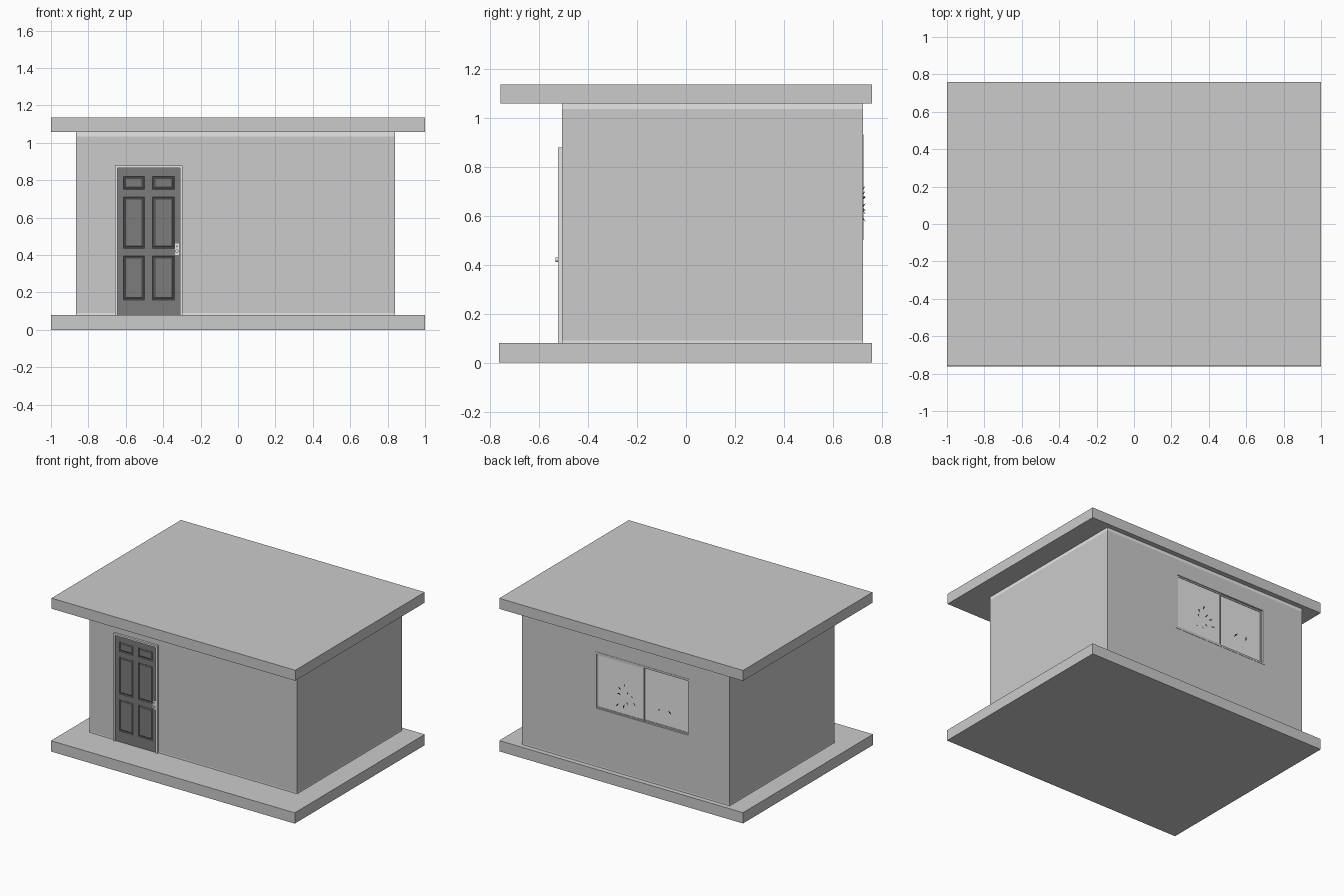
import bpy, bmesh, math
from mathutils import Vector

if "Cube" in bpy.data.objects:
    bpy.data.objects.remove(bpy.data.objects["Cube"], do_unlink=True)


def material(name, value):
    m = bpy.data.materials.new(name)
    m.use_nodes = True
    colour = (value, value, value, 1)
    m.diffuse_color = colour
    m.node_tree.nodes["Principled BSDF"].inputs["Base Color"].default_value = colour
    return m


WALL = material("wall grey", 0.6)
TRIM = material("pale trim", 0.88)
DOOR = material("door charcoal", 0.2)
LEAF = material("leaf dark", 0.04)


def finish(name, bm, *mats):
    bmesh.ops.recalc_face_normals(bm, faces=bm.faces)
    mesh = bpy.data.meshes.new(name)
    bm.to_mesh(mesh)
    bm.free()
    for m in mats:
        mesh.materials.append(m)
    ob = bpy.data.objects.new(name, mesh)
    bpy.context.collection.objects.link(ob)
    return ob


def add_box(bm, x, y, z):
    verts = bmesh.ops.create_cube(bm, size=1)["verts"]
    for v in verts:
        v.co = Vector([a + (b - a) * (c + 0.5) for (a, b), c in zip((x, y, z), v.co)])


def box(name, x, y, z, *mats):
    bm = bmesh.new()
    add_box(bm, x, y, z)
    return finish(name, bm, *mats)


def border(name, x, z, y, width, mat, bottom=True):
    """Rectangular surround, optionally open at the bottom."""
    bm = bmesh.new()
    low = z[0] + (width if bottom else 0)
    add_box(bm, (x[0], x[0] + width), y, (low, z[1] - width))
    add_box(bm, (x[1] - width, x[1]), y, (low, z[1] - width))
    add_box(bm, x, y, (z[1] - width, z[1]))
    if bottom:
        add_box(bm, x, y, (z[0], low))
    return finish(name, bm, mat)


# Base and roof slabs
box("base_slab", (-1, 1), (-0.763, 0.76), (0, 0.08), WALL)
box("roof_slab", (-1, 1), (-0.757, 0.76), (1.057, 1.135), WALL)

# Walls with pale bands at the foot and head
BACK = 0.723
SKIRT, HEAD = 0.09, 1.034
bm = bmesh.new()
add_box(bm, (-0.865, 0.84), (-0.506, BACK), (0.08, 1.057))
for h in (SKIRT, HEAD):
    bmesh.ops.bisect_plane(bm, geom=bm.verts[:] + bm.edges[:] + bm.faces[:],
                           plane_co=(0, 0, h), plane_no=(0, 0, 1))
for f in bm.faces:
    f.material_index = int(not SKIRT < f.calc_center_median().z < HEAD)
    if abs(f.normal.z) > 0.5:
        f.material_index = 0
walls = finish("walls", bm, WALL, TRIM)

# Window opening in the back wall
WX, WZ = (-0.537, 0.24), (0.5, 0.93)
cutter = box("window_cutter", WX, (BACK - 0.03, BACK + 0.1), WZ, WALL)
cutter.hide_render = True
cutter.hide_viewport = True
cutter.display_type = "WIRE"
cut = walls.modifiers.new("window opening", "BOOLEAN")
cut.object = cutter
cut.operation = "DIFFERENCE"
cut.solver = "EXACT"

# Sliding window: outer frame, two sashes, two panes
MID = -0.15
border("window_frame", WX, WZ, (BACK - 0.03, BACK + 0.002), 0.014, WALL)
for side, x, depth in (("left", (MID - 0.01, WX[1] - 0.014), 0.004),
                       ("right", (WX[0] + 0.014, MID + 0.01), 0.012)):
    z = (WZ[0] + 0.014, WZ[1] - 0.014)
    front = BACK - depth
    border(side + "_sash", x, z, (front - 0.007, front), 0.01, WALL)
    box(side + "_pane", x, (front - 0.01, front - 0.004), z, TRIM)

# Leaf tips that poke out past the panes
bm = bmesh.new()


def leaf(x, z, angle, length):
    along = Vector((math.cos(angle), 0, math.sin(angle))) * length
    across = Vector((-along.z, 0, along.x)) * 0.16
    root = Vector((x, BACK - 0.006, z))
    out = Vector((0, 0.016, 0))
    pts = [root, root + along / 2 + across + out / 2,
           root + along + out, root + along / 2 - across + out / 2]
    bm.faces.new([bm.verts.new(p) for p in pts])


for i in range(9):
    a = math.radians(20 + i * 36)
    r = 0.03 + 0.022 * (i % 3)
    leaf(r * math.cos(a), 0.655 + r * math.sin(a), a, 0.03)
for x, tilt in ((-0.275, 130), (-0.38, 70)):
    leaf(x, 0.625, math.radians(tilt), 0.035)
finish("leaf_tips", bm, LEAF)

# Door surround
border("door_frame", (-0.657, -0.297), (0.08, 0.877), (-0.522, -0.5), 0.013, TRIM, False)

# Six-panel door: a grid of faces, alternate cells recessed with raised fields
FACE = -0.513
xs = (-0.644, -0.613, -0.5, -0.457, -0.34, -0.31)
zs = (0.08, 0.16, 0.395, 0.435, 0.71, 0.75, 0.82, 0.864)
bm = bmesh.new()
grid = [[bm.verts.new((x, FACE, z)) for x in xs] for z in zs]
panels = []
for j in range(len(zs) - 1):
    for i in range(len(xs) - 1):
        f = bm.faces.new((grid[j][i], grid[j][i + 1], grid[j + 1][i + 1], grid[j + 1][i]))
        if i % 2 and j % 2:
            panels.append(f)
bm.normal_update()
for width, depth in ((0.005, -0.006), (0.004, 0), (0.008, 0.004)):
    bmesh.ops.inset_individual(bm, faces=panels, thickness=width, depth=depth)
finish("door", bm, DOOR)

# Door handle: plate, round knob and keyhole disc
box("handle_plate", (-0.338, -0.316), (FACE - 0.004, FACE), (0.4, 0.462), TRIM)
for name, z, radius, reach, mat in (("door_knob", 0.42, 0.009, 0.02, TRIM),
                                    ("key_disc", 0.446, 0.005, 0.007, DOOR)):
    bpy.ops.mesh.primitive_cylinder_add(vertices=16, radius=radius, depth=reach,
                                        location=(-0.327, FACE - reach / 2, z),
                                        rotation=(math.pi / 2, 0, 0))
    ob = bpy.context.object
    ob.name = name
    ob.data.materials.append(mat)
    bpy.ops.object.shade_smooth_by_angle()
